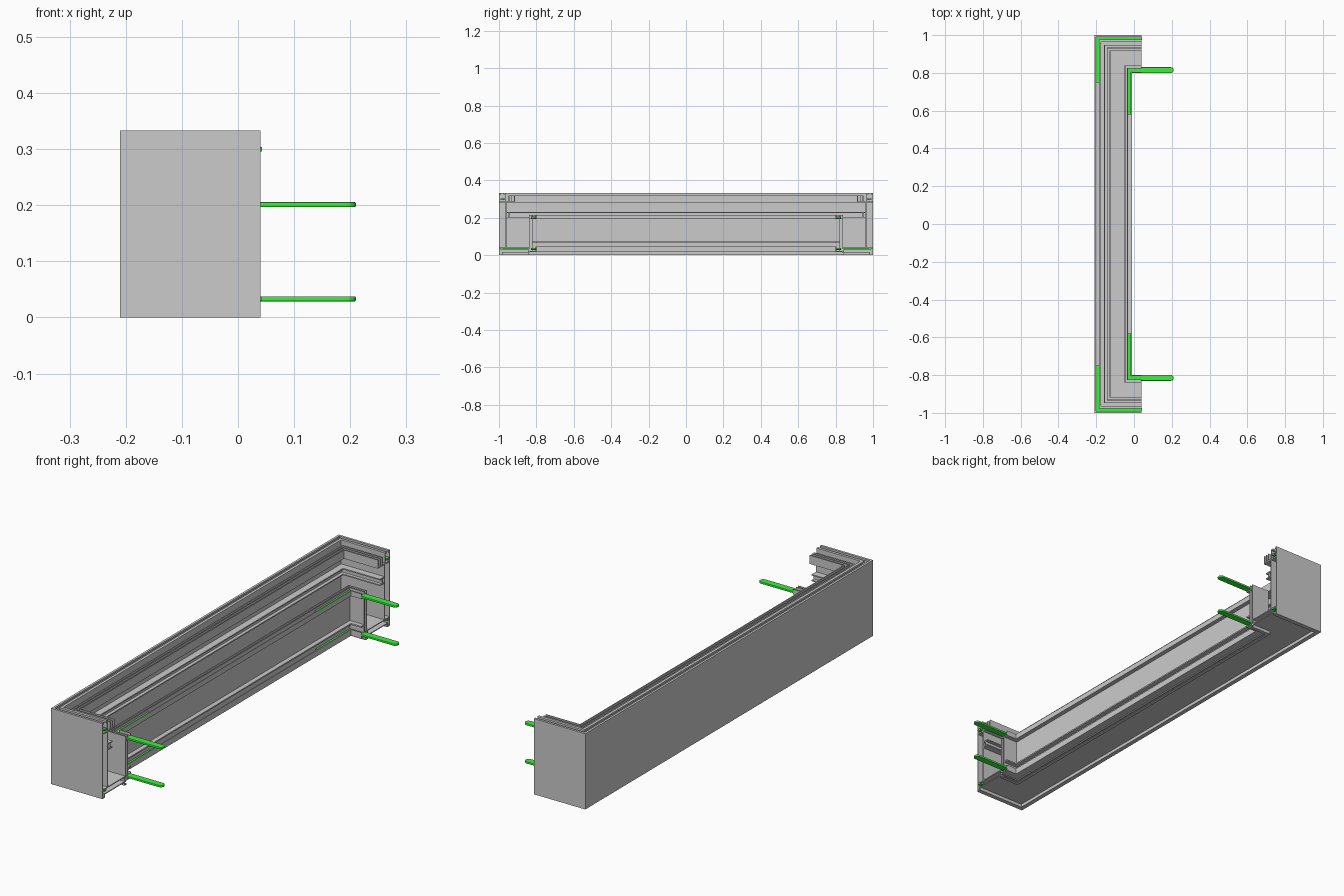
import bpy, bmesh
from math import cos, sin, pi

if "Cube" in bpy.data.objects:
    bpy.data.objects.remove(bpy.data.objects["Cube"])

X_END, X_BACK, Y_OUT = 0.04, -0.21, 1.0
green = bpy.data.materials.new("green")
green.diffuse_color = (0.05, 0.85, 0.05, 1)
green.use_nodes = True
green.node_tree.nodes["Principled BSDF"].inputs["Base Color"].default_value = green.diffuse_color


def finish(name, bm, mat=None):
    bmesh.ops.recalc_face_normals(bm, faces=bm.faces)
    me = bpy.data.meshes.new(name)
    bm.to_mesh(me)
    bm.free()
    ob = bpy.data.objects.new(name, me)
    bpy.context.collection.objects.link(ob)
    if mat:
        me.materials.append(mat)
    return ob


def u_strips(name, rects):
    """Sweep rectangles (depth inward d0-d1, height z0-z1) round a mitred U."""
    bm = bmesh.new()
    for d0, d1, z0, z1 in rects:
        rings = []
        for end, side in ((1, -1), (0, -1), (0, 1), (1, 1)):
            ring = []
            for d, z in ((d0, z0), (d1, z0), (d1, z1), (d0, z1)):
                x = X_END if end else X_BACK + d
                ring.append(bm.verts.new((x, side * (Y_OUT - d), z)))
            rings.append(ring)
        for a, b in zip(rings, rings[1:]):
            for i in range(4):
                j = (i + 1) % 4
                bm.faces.new((a[i], a[j], b[j], b[i]))
        bm.faces.new(rings[0])
        bm.faces.new(rings[-1])
    return finish(name, bm)


def prism(name, outline, z, h, mat, bevel=0):
    """Extrude a flat outline about height z."""
    bm = bmesh.new()
    f = bm.faces.new([bm.verts.new((x, y, z - h / 2)) for x, y in outline])
    r = bmesh.ops.extrude_face_region(bm, geom=[f])
    bmesh.ops.translate(bm, vec=(0, 0, h),
                        verts=[v for v in r["geom"] if isinstance(v, bmesh.types.BMVert)])
    ob = finish(name, bm, mat)
    if bevel:
        m = ob.modifiers.new("bevel", "BEVEL")
        m.width, m.segments = bevel, 2
    return ob


def bracket(name, d, run, z, side):
    """Corner key: L-shaped strip along the back and the end leg."""
    w = 0.008
    x0, x1 = X_BACK + d - w, X_BACK + d + w
    y0, y1 = Y_OUT - d + w, Y_OUT - d - w
    pts = [(x0, y0), (0.043, y0), (0.043, y1), (x1, y1), (x1, run), (x0, run)]
    prism(name, [(x, side * y) for x, y in pts], z, 0.008, green)


# outer wall skins
u_strips("outer_wall", [(0, 0.004, 0, 0.333), (0.036, 0.04, 0.04, 0.285)])

# top frame rails
u_strips("top_rails", [
    (0.004, 0.085, 0.282, 0.288),
    (0.032, 0.036, 0.288, 0.333), (0.052, 0.056, 0.288, 0.32),
    (0.066, 0.070, 0.288, 0.32), (0.081, 0.085, 0.288, 0.32),
    (0.004, 0.010, 0.325, 0.333), (0.024, 0.032, 0.325, 0.333)])

# middle ledge on the outer wall
u_strips("middle_ledge", [(0.04, 0.07, 0.225, 0.23), (0.04, 0.07, 0.2, 0.205),
                          (0.052, 0.056, 0.205, 0.225)])

# floor panel with lips below
u_strips("floor", [(0.004, 0.165, 0.036, 0.04), (0.018, 0.165, 0.014, 0.018),
                   (0.016, 0.020, 0, 0.018), (0.155, 0.159, 0, 0.036),
                   (0.004, 0.016, 0, 0.004), (0.159, 0.170, 0, 0.004)])

# inner wall skins and lips
u_strips("inner_wall", [
    (0.160, 0.164, 0.04, 0.215), (0.176, 0.180, 0.018, 0.195),
    (0.164, 0.200, 0.192, 0.196), (0.196, 0.200, 0.196, 0.215),
    (0.174, 0.178, 0.196, 0.215), (0.180, 0.200, 0.066, 0.072),
    (0.159, 0.200, 0.018, 0.022), (0.196, 0.200, 0.022, 0.045)])

# corner brackets and protruding joining tongues
for side, tag in ((-1, "left"), (1, "right")):
    for z, level in ((0.3, "upper"), (0.033, "lower")):
        bracket(f"outer_bracket_{tag}_{level}", 0.017, 0.75, z, side)
    for z, level in ((0.201, "upper"), (0.033, "lower")):
        bracket(f"inner_bracket_{tag}_{level}", 0.186, 0.58, z, side)
        r, yc = 0.015, side * 0.815
        tip = [(0.195 + r * cos(a), yc + r * sin(a))
               for a in (-pi / 2 + pi * i / 8 for i in range(9))]
        prism(f"tongue_{tag}_{level}", [(0.036, yc - r)] + tip + [(0.036, yc + r)],
              z, 0.009, green, 0.002)
